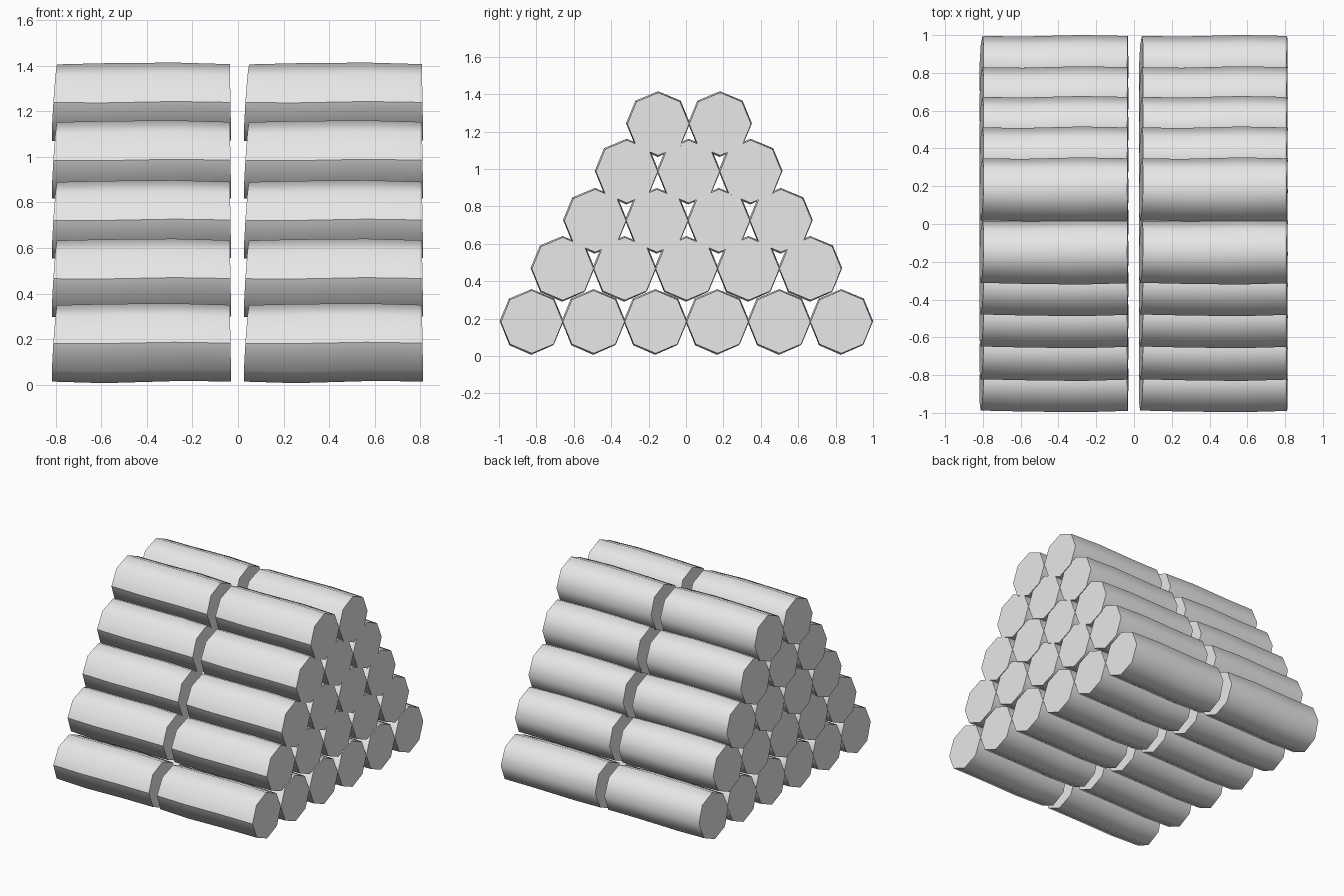
import bpy, bmesh, math

cube = bpy.data.objects.get("Cube")
if cube:
    bpy.data.objects.remove(cube, do_unlink=True)

# One plain grey for every log
grey = bpy.data.materials.new("light grey")
grey.use_nodes = True
colour = (0.8, 0.8, 0.8, 1)
grey.diffuse_color = colour
grey.node_tree.nodes["Principled BSDF"].inputs["Base Color"].default_value = colour

SIDES = 8
# Rings along a log: x, shift in y, shift in z, radius in y, radius in z
RINGS = [(-0.387, 0.004, 0.0, 0.164, 0.168),
         (-0.17, 0.0, -0.001, 0.165, 0.174),
         (0.14, 0.002, 0.005, 0.171, 0.171),
         (0.387, 0.003, 0.001, 0.165, 0.168)]


def log_mesh():
    """Slightly crooked eight-sided log with a slanted left end."""
    bm = bmesh.new()
    rings = []
    for index, (x, dy, dz, ry, rz) in enumerate(RINGS):
        ring = []
        for k in range(SIDES):
            a = math.tau * k / SIDES
            slant = 0
            if index == 0:
                slant = 0.012 * math.sin(a + 0.4)
            elif index == len(RINGS) - 1:
                slant = -0.003 * math.sin(a)
            ring.append(bm.verts.new((x + slant, dy + ry * math.cos(a),
                                      dz + rz * math.sin(a))))
        rings.append(ring)
    # Smooth bark
    for lower, upper in zip(rings, rings[1:]):
        for k in range(SIDES):
            n = (k + 1) % SIDES
            face = bm.faces.new((lower[k], lower[n], upper[n], upper[k]))
            face.smooth = True
        # Sharp seam along the front
        seam = bm.edges.get((lower[SIDES // 2], upper[SIDES // 2]))
        seam.smooth = False
    # Flat cut ends
    for ring in (rings[0], rings[-1]):
        cap = bm.faces.new(ring)
        for edge in cap.edges:
            edge.smooth = False
    bmesh.ops.recalc_face_normals(bm, faces=bm.faces)
    mesh = bpy.data.meshes.new("log")
    bm.to_mesh(mesh)
    bm.free()
    mesh.materials.append(grey)
    return mesh


# Two stacks side by side, each row one log shorter than the one below
mesh = log_mesh()
STEP = 0.331
ROWS = [(6, 0.0, 0.181), (5, 0.0, 0.465), (4, 0.008, 0.722),
        (3, 0.012, 0.985), (2, 0.014, 1.239)]
for side, x in (("right", -0.42), ("left", 0.424)):
    for row, (count, shift, z) in enumerate(ROWS, 1):
        for i in range(count):
            log = bpy.data.objects.new(f"{side}_log_row{row}_{i + 1}", mesh)
            log.location = (x, shift + (i - (count - 1) / 2) * STEP, z)
            bpy.context.collection.objects.link(log)
